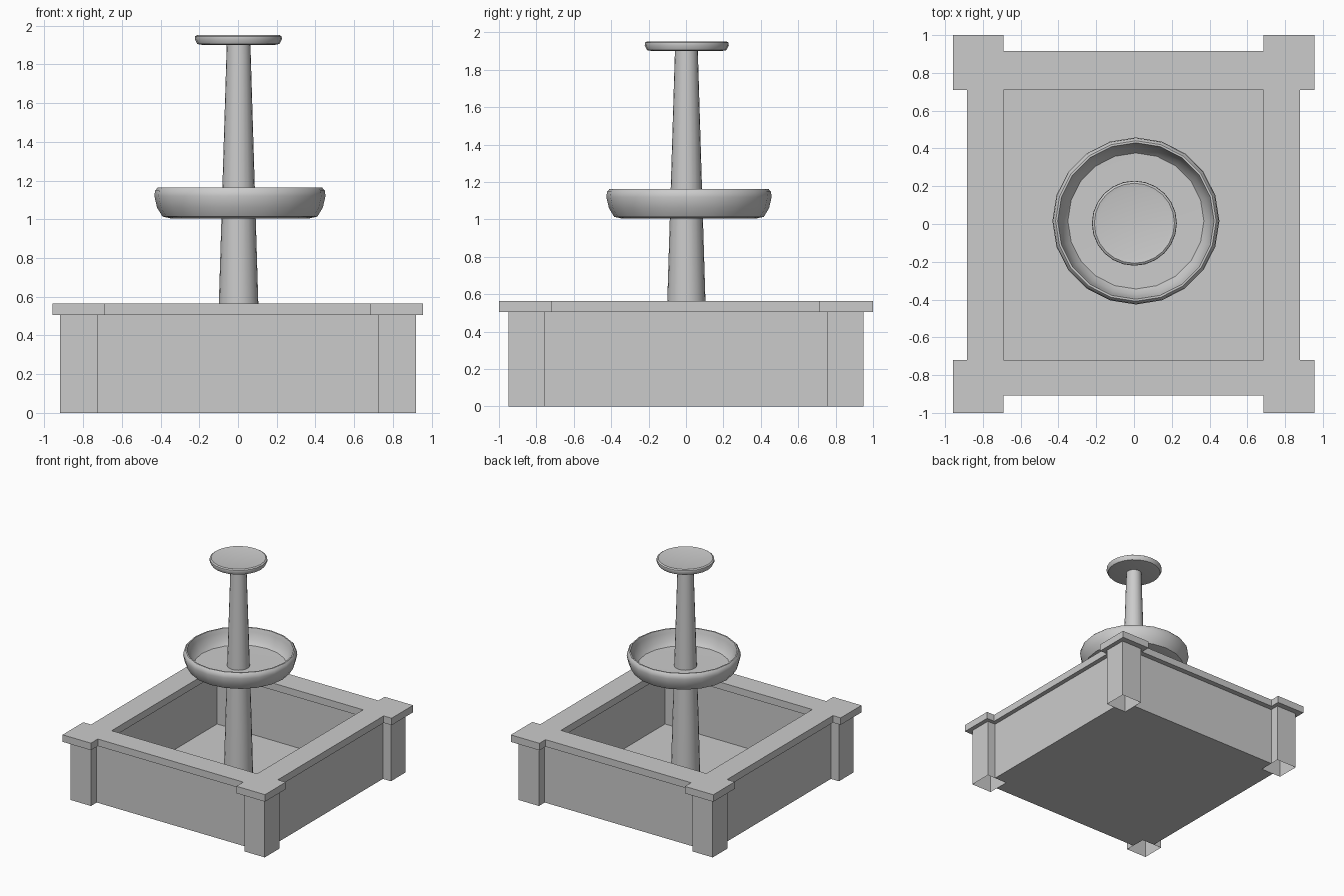
import bpy, bmesh, math

if "Cube" in bpy.data.objects:
    bpy.data.objects.remove(bpy.data.objects["Cube"])


def finish(name, bm, smooth=False):
    bmesh.ops.recalc_face_normals(bm, faces=bm.faces)
    me = bpy.data.meshes.new(name)
    bm.to_mesh(me)
    bm.free()
    ob = bpy.data.objects.new(name, me)
    bpy.context.collection.objects.link(ob)
    if smooth:
        bpy.ops.object.select_all(action='DESELECT')
        ob.select_set(True)
        bpy.context.view_layer.objects.active = ob
        bpy.ops.object.shade_smooth_by_angle(angle=math.radians(40))
    return ob


def box(name, x0, x1, y0, y1, z0, z1, open_bottom=False):
    bm = bmesh.new()
    bmesh.ops.create_cube(bm, size=1)
    for v in bm.verts:
        v.co = ((x0 + x1) / 2 + v.co.x * (x1 - x0),
                (y0 + y1) / 2 + v.co.y * (y1 - y0),
                (z0 + z1) / 2 + v.co.z * (z1 - z0))
    if open_bottom:
        bm.normal_update()
        low = [f for f in bm.faces if f.normal.z < -0.9]
        bmesh.ops.delete(bm, geom=low, context='FACES_ONLY')
    return finish(name, bm)


def lathe(name, profile, cx, cy, sides):
    bm = bmesh.new()
    vs = [bm.verts.new((r, 0, z)) for r, z in profile]
    es = [bm.edges.new(p) for p in zip(vs, vs[1:])]
    bmesh.ops.spin(bm, geom=vs + es, cent=(0, 0, 0), axis=(0, 0, 1),
                   angle=math.tau, steps=sides)
    bmesh.ops.remove_doubles(bm, verts=bm.verts, dist=1e-4)
    bmesh.ops.translate(bm, verts=bm.verts, vec=(cx, cy, 0))
    return finish(name, bm, True)


# corner posts, open underneath
for sx, nx in ((-1, "left"), (1, "right")):
    for sy, ny in ((-1, "front"), (1, "back")):
        x0, x1 = sorted((sx * 0.725, sx * 0.918))
        y0, y1 = sorted((sy * 0.753, sy * 0.95))
        box(f"{ny}_{nx}_post", x0, x1, y0, y1, 0, 0.505, True)

# basin walls between the posts
for s, nx, ny in ((-1, "left", "front"), (1, "right", "back")):
    x0, x1 = sorted((s * 0.725, s * 0.842))
    box(f"{nx}_wall", x0, x1, -0.753, 0.753, 0, 0.505)
    y0, y1 = sorted((s * 0.753, s * 0.872))
    box(f"{ny}_wall", -0.725, 0.725, y0, y1, 0, 0.505)

# basin floor
box("basin_floor", -0.725, 0.725, -0.753, 0.753, 0, 0.05)

# coping: frame with wider corner blocks, cut from a 5 x 5 layout
xs = [-0.958, -0.885, -0.69, 0.685, 0.88, 0.955]
ys = [-1.0, -0.907, -0.72, 0.71, 0.917, 1.0]
bm = bmesh.new()
grid = [[bm.verts.new((x, y, 0.505)) for y in ys] for x in xs]
for i in range(5):
    for j in range(5):
        if (i != 2 and j != 2) or (i in (1, 3) and j == 2) or (i == 2 and j in (1, 3)):
            bm.faces.new((grid[i][j], grid[i + 1][j],
                          grid[i + 1][j + 1], grid[i][j + 1]))
bmesh.ops.delete(bm, geom=[v for v in bm.verts if not v.link_faces], context='VERTS')
ext = bmesh.ops.extrude_face_region(bm, geom=bm.faces[:], use_keep_orig=True)
top = [g for g in ext["geom"] if isinstance(g, bmesh.types.BMVert)]
bmesh.ops.translate(bm, verts=top, vec=(0, 0, 0.06))
finish("coping", bm)

# tapered column
lathe("column", [(0, 0), (0.116, 0), (0.102, 0.565), (0.061, 1.91), (0, 1.91)],
      0.003, 0.002, 20)

# main bowl
lathe("lower_bowl", [(0, 1.005), (0.36, 1.005), (0.4, 1.014), (0.428, 1.06),
                     (0.442, 1.12), (0.438, 1.148), (0.425, 1.163), (0.414, 1.163),
                     (0.405, 1.13), (0.39, 1.07), (0.36, 1.035), (0, 1.03)],
      0.01, 0.016, 20)

# top dish
lathe("top_dish", [(0, 1.9), (0.185, 1.9), (0.212, 1.905), (0.225, 1.93),
                   (0.223, 1.945), (0.212, 1.952), (0.19, 1.948), (0, 1.943)],
      0.002, 0.004, 24)
